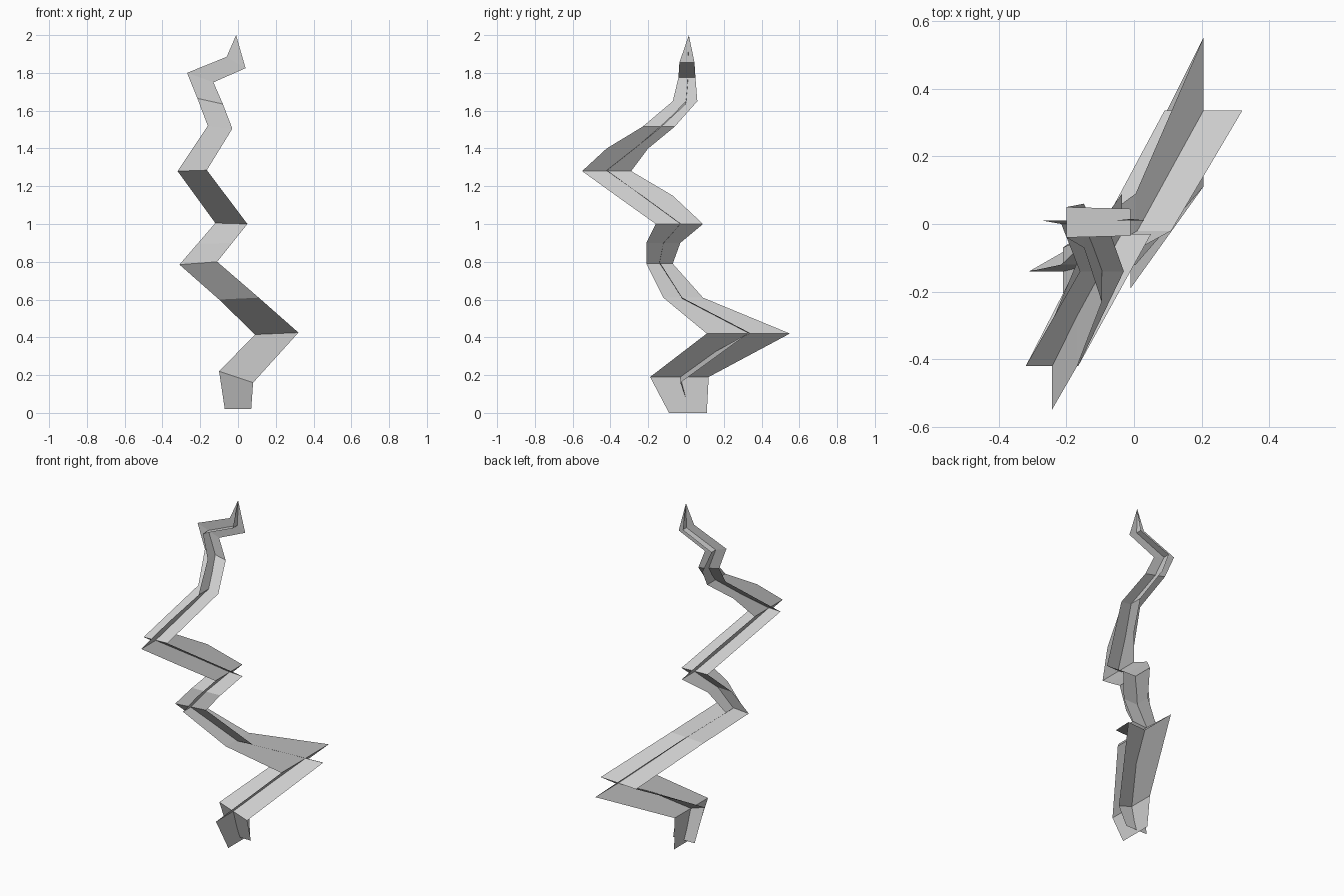
import bpy

# Bolt outline in the front view: left x, left z, right x, right z, depth y
FRONT = [
    (-.07, .02, .07, .02, .02), (-.10, .22, .08, .16, -.03),
    (.09, .415, .32, .425, .335), (-.10, .60, .11, .61, -.02),
    (-.31, .785, -.11, .80, -.14), (-.215, .895, -.03, .90, -.12),
    (-.12, 1.005, .05, 1.0, -.03), (-.32, 1.28, -.165, 1.285, -.42),
    (-.16, 1.52, -.03, 1.505, -.14), (-.215, 1.665, -.08, 1.635, 0),
    (-.27, 1.80, -.13, 1.75, .01), (-.06, 1.885, .04, 1.825, .01),
]
# Bolt outline in the side view: front y, back y, z, centre x
SIDE = [
    (-.09, .11, 0, 0), (-.19, .12, .19, -.01), (.11, .55, .42, .205),
    (-.12, .09, .61, .005), (-.21, -.07, .79, -.21), (-.21, -.03, .90, -.122),
    (-.16, .09, 1.0, -.035), (-.37, -.07, 1.15, -.15), (-.55, -.29, 1.28, -.243),
    (-.42, -.20, 1.40, -.168), (-.23, -.06, 1.515, -.095),
    (-.07, .06, 1.65, -.148), (-.04, .05, 1.775, -.20), (-.035, .045, 1.855, -.01),
]
TIP = (-.01, .015, 2.0)


def ribbon(name, pairs):
    """Flat strip through pairs of edge points, closed by the pointed tip."""
    verts = [p for pair in pairs for p in pair] + [TIP]
    n = len(verts)
    faces = [(i, i + 1, i + 3, i + 2) for i in range(0, n - 3, 2)]
    faces.append((n - 3, n - 2, n - 1))
    mesh = bpy.data.meshes.new(name)
    mesh.from_pydata(verts, [], faces)
    mesh.update()
    obj = bpy.data.objects.new(name, mesh)
    bpy.context.collection.objects.link(obj)


# Two crossed ribbons form the bolt
ribbon("bolt_wide_ribbon", [((a, y, b), (c, y, d)) for a, b, c, d, y in FRONT])
ribbon("bolt_deep_ribbon", [((x, a, z), (x, b, z)) for a, b, z, x in SIDE])
